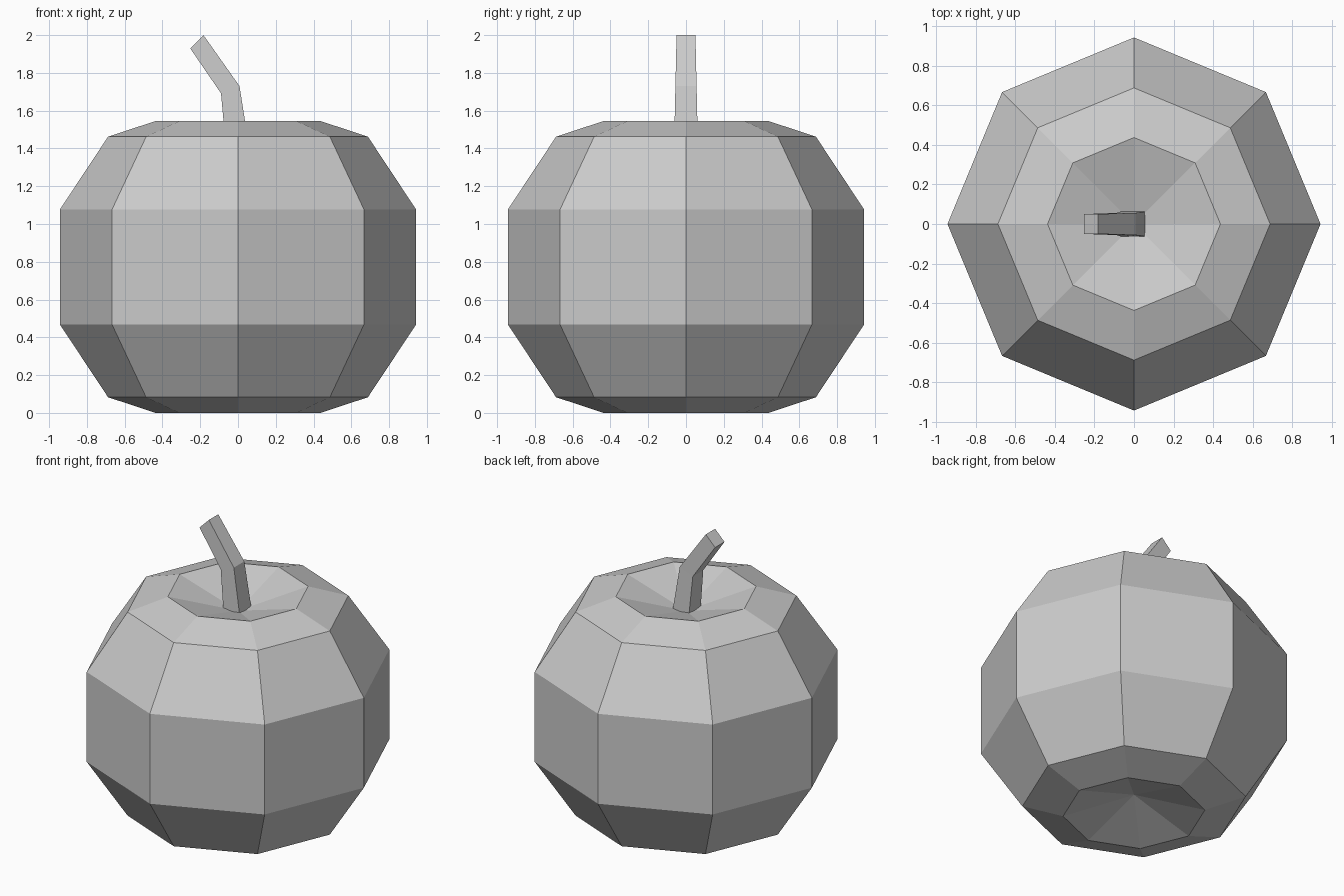
import bpy, bmesh, math

cube = bpy.data.objects.get("Cube")
if cube:
    bpy.data.objects.remove(cube, do_unlink=True)

grey = bpy.data.materials.new("plain grey")
grey.use_nodes = True
colour = (0.6, 0.6, 0.6, 1)
grey.diffuse_color = colour
grey.node_tree.nodes["Principled BSDF"].inputs["Base Color"].default_value = colour


def finish(name, bm):
    bmesh.ops.recalc_face_normals(bm, faces=bm.faces)
    mesh = bpy.data.meshes.new(name)
    bm.to_mesh(mesh)
    bm.free()
    mesh.materials.append(grey)
    obj = bpy.data.objects.new(name, mesh)
    bpy.context.collection.objects.link(obj)
    return obj


def bridge(bm, low, high):
    n = len(low)
    for i in range(n):
        j = (i + 1) % n
        bm.faces.new((low[i], low[j], high[j], high[i]))


# Body: eight-sided lathe with a dimple at each end
SIDES = 8
HEIGHT = 1.545
DIMPLE = 0.13
half = [(0.437, 0), (0.688, 0.083), (0.943, 0.468)]
profile = half + [(r, HEIGHT - z) for r, z in reversed(half)]
bm = bmesh.new()
rings = []
for r, z in profile:
    angles = [math.tau * i / SIDES for i in range(SIDES)]
    rings.append([bm.verts.new((r * math.cos(a), r * math.sin(a), z)) for a in angles])
for low, high in zip(rings, rings[1:]):
    bridge(bm, low, high)
for ring, z in ((rings[0], DIMPLE), (rings[-1], HEIGHT - DIMPLE)):
    centre = bm.verts.new((0, 0, z))
    for i in range(SIDES):
        bm.faces.new((ring[i], ring[(i + 1) % SIDES], centre))
finish("body", bm)

# Stem: square section bent toward -x; each row is left x, z, right x, z, half depth
sections = [
    (-0.065, 1.42, 0.057, 1.42, 0.063),
    (-0.09, 1.692, 0.008, 1.73, 0.056),
    (-0.253, 1.93, -0.183, 2.0, 0.05),
]
bm = bmesh.new()
loops = []
for lx, lz, rx, rz, d in sections:
    corners = ((lx, -d, lz), (rx, -d, rz), (rx, d, rz), (lx, d, lz))
    loops.append([bm.verts.new(c) for c in corners])
for low, high in zip(loops, loops[1:]):
    bridge(bm, low, high)
bm.faces.new(loops[0])
bm.faces.new(loops[-1])
finish("stem", bm)
